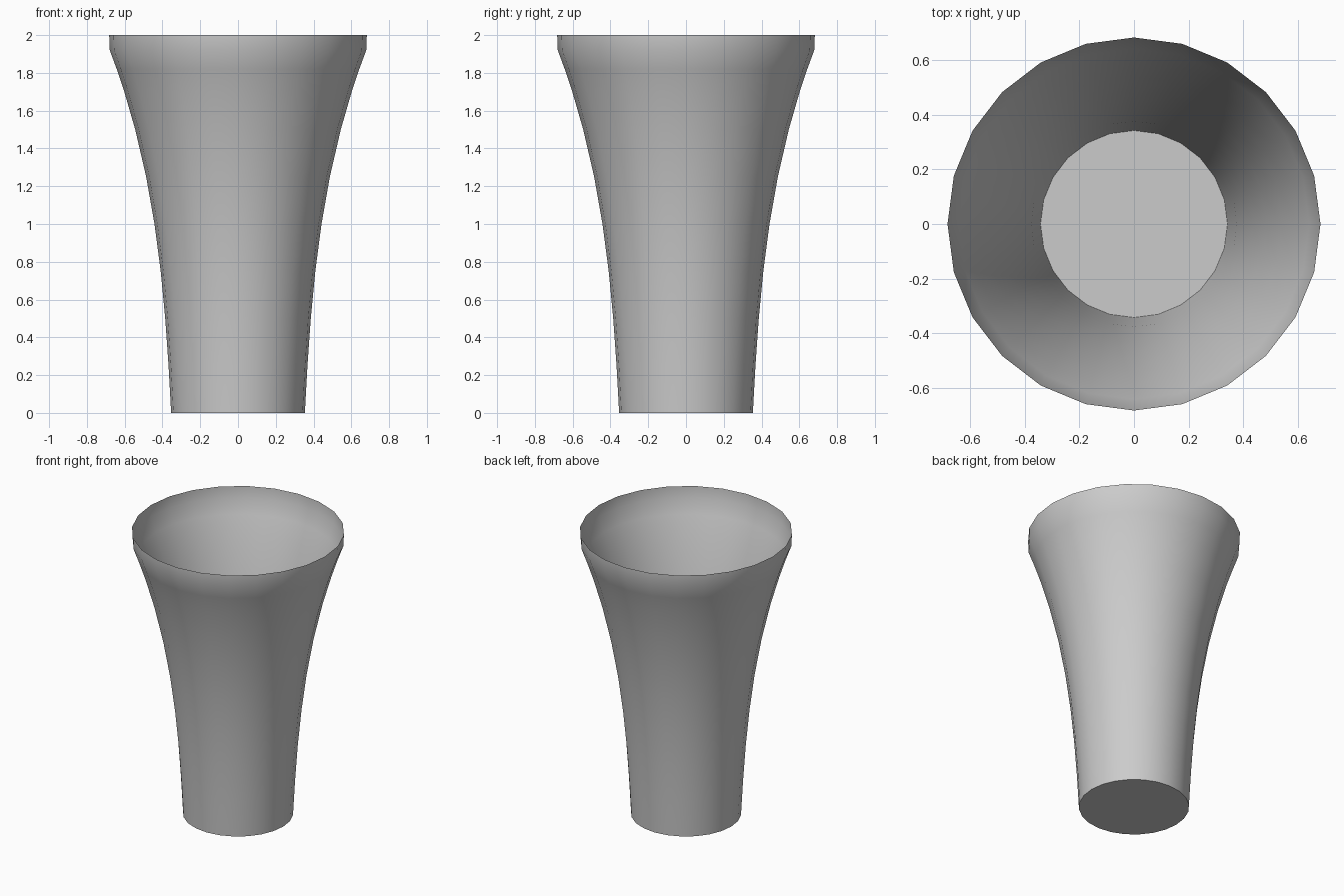
import bpy, bmesh, math

cube = bpy.data.objects.get("Cube")
if cube:
    bpy.data.objects.remove(cube, do_unlink=True)

SIDES = 24
WALL = 0.012    # wall thickness at the foot, thinning to nothing at the rim
FLOOR = 0.02

grey = bpy.data.materials.new("plain grey")
grey.use_nodes = True
colour = (0.6, 0.6, 0.6, 1)
grey.diffuse_color = colour
grey.node_tree.nodes["Principled BSDF"].inputs["Base Color"].default_value = colour


def flare(z):
    """Outer radius of the flared wall at a height."""
    return 0.354 + 0.05 * z + 0.012 * z ** 2 + 0.0261 * z ** 3


# Profile: outer wall up to the straight lip, then back down the inside
heights = [0, 0.25, 0.5, 0.75, 1, 1.25, 1.5, 1.7, 1.82, 1.92]
outer = [(flare(z), z) for z in heights] + [(0.682, 2)]
inner = [(r - WALL * (1 - z / 2), max(z, FLOOR)) for r, z in reversed(outer[:-1])]

# Vessel: lathe the profile, closing the base and the inner floor
bm = bmesh.new()
rings = [[bm.verts.new((r * math.cos(a), r * math.sin(a), z))
          for a in (math.tau * i / SIDES for i in range(SIDES))]
         for r, z in outer + inner]
for low, high in zip(rings, rings[1:]):
    for i in range(SIDES):
        j = (i + 1) % SIDES
        bm.faces.new((low[i], low[j], high[j], high[i]))
bm.faces.new(rings[0][::-1])
bm.faces.new(rings[-1])

mesh = bpy.data.meshes.new("flared_cup")
bm.to_mesh(mesh)
bm.free()
mesh.materials.append(grey)
cup = bpy.data.objects.new("flared_cup", mesh)
bpy.context.collection.objects.link(cup)

# Smooth walls with crisp rim and base edges
bpy.context.view_layer.objects.active = cup
cup.select_set(True)
bpy.ops.object.shade_smooth_by_angle(angle=math.radians(40))
